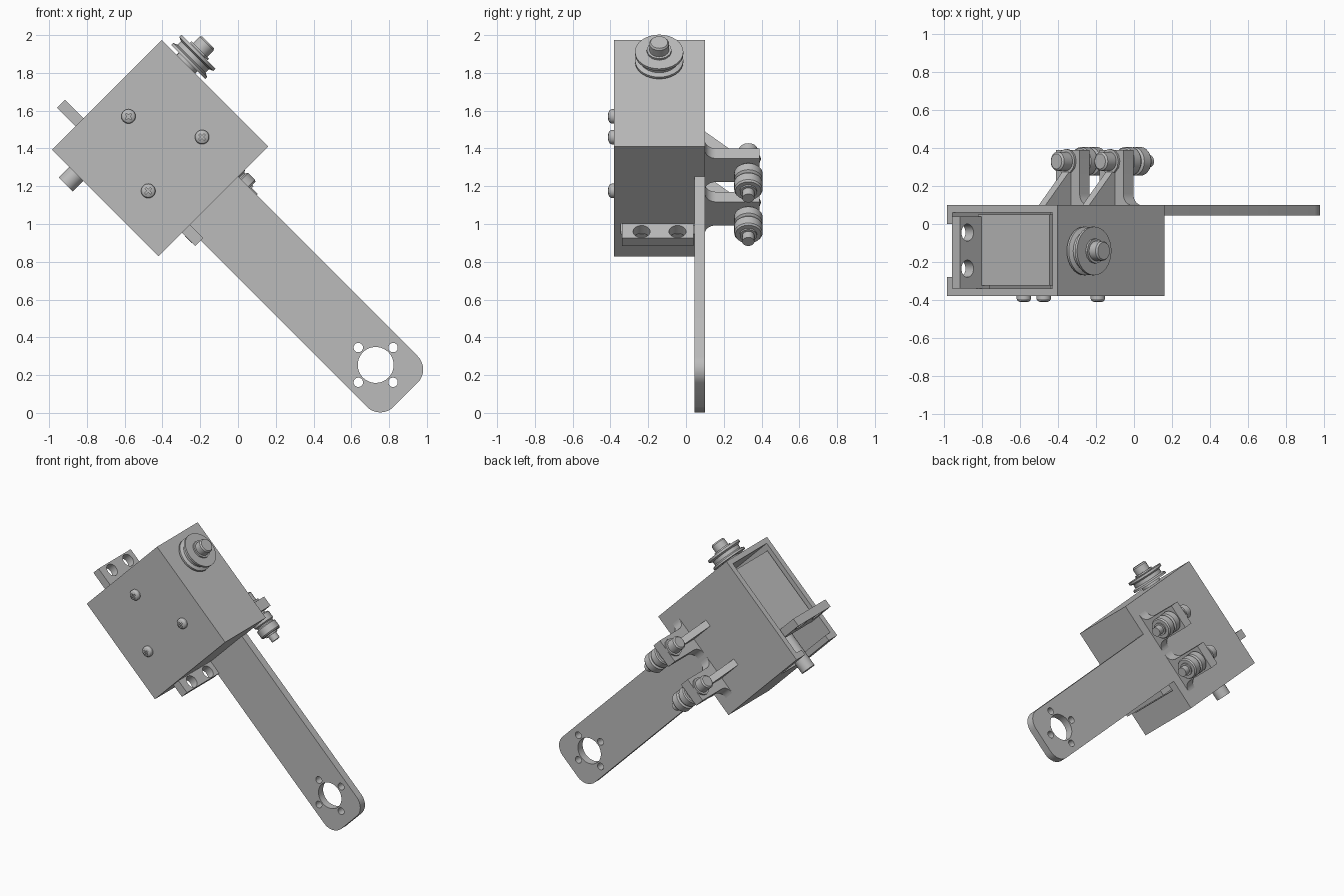
import bpy, bmesh
from math import pi, sin, cos, radians

cube = bpy.data.objects.get("Cube")
if cube:
    bpy.data.objects.remove(cube, do_unlink=True)

grey = bpy.data.materials.new("plain grey")
grey.use_nodes = True
grey.diffuse_color = (0.5, 0.5, 0.5, 1)
grey.node_tree.nodes["Principled BSDF"].inputs["Base Color"].default_value = (0.5, 0.5, 0.5, 1)


# Parts are built in a tilted frame: u along the arm, y to the back, v across it
def place(axis, a, b, h):
    return {"u": (h, a, b), "y": (a, h, b), "v": (a, b, h)}[axis]


def finish(name, bm, smooth=False):
    bmesh.ops.recalc_face_normals(bm, faces=bm.faces)
    mesh = bpy.data.meshes.new(name)
    bm.to_mesh(mesh)
    bm.free()
    mesh.materials.append(grey)
    obj = bpy.data.objects.new(name, mesh)
    obj.rotation_euler = (0, pi / 4, 0)
    bpy.context.collection.objects.link(obj)
    if smooth:
        shade(obj)
    return obj


def shade(obj):
    bpy.ops.object.select_all(action="DESELECT")
    obj.select_set(True)
    bpy.context.view_layer.objects.active = obj
    bpy.ops.object.shade_smooth_by_angle(angle=radians(30))


def extrude(name, pts, axis, lo, hi, smooth=False):
    bm = bmesh.new()
    ends = [[bm.verts.new(place(axis, a, b, h)) for a, b in pts] for h in (lo, hi)]
    n = len(pts)
    for end in ends:
        bm.faces.new(end)
    for i in range(n):
        j = (i + 1) % n
        bm.faces.new((ends[0][i], ends[0][j], ends[1][j], ends[1][i]))
    return finish(name, bm, smooth)


def block(name, u, y, v):
    return extrude(name, [(u[0], v[0]), (u[1], v[0]), (u[1], v[1]), (u[0], v[1])], "y", *y)


def lathe(name, axis, a, b, profile, sides=32):
    # profile holds (height along axis, radius) pairs
    bm = bmesh.new()
    rings = []
    for h, r in profile:
        rings.append([bm.verts.new(place(axis, a + r * cos(2 * pi * i / sides),
                                         b + r * sin(2 * pi * i / sides), h))
                      for i in range(sides)])
    bm.faces.new(rings[0])
    bm.faces.new(rings[-1])
    for low, high in zip(rings, rings[1:]):
        for i in range(sides):
            j = (i + 1) % sides
            bm.faces.new((low[i], low[j], high[j], high[i]))
    return finish(name, bm, True)


def rod(name, axis, a, b, r, lo, hi, sides=32):
    return lathe(name, axis, a, b, [(lo, r), (hi, r)], sides)


def cut(obj, cutters, smooth=False):
    for c in cutters:
        c.hide_render = True
        mod = obj.modifiers.new("cut", "BOOLEAN")
        mod.object, mod.operation, mod.solver = c, "DIFFERENCE", "EXACT"
        bpy.context.view_layer.objects.active = obj
        bpy.ops.object.modifier_apply(modifier=mod.name)
        bpy.data.objects.remove(c, do_unlink=True)
    if smooth:
        shade(obj)


def arc(a, b, r, start, stop, steps=8):
    return [(a + r * cos(radians(start + (stop - start) * i / steps)),
             b + r * sin(radians(start + (stop - start) * i / steps)))
            for i in range(steps + 1)]


# Housing, open on its upper side, with slots for the motor ears and shaft
U0, U1, V0, V1 = -1.681, -0.884, 0.288, 1.11
housing = block("housing", (U0, U1), (-0.38, 0.10), (V0, V1))
cut(housing, [
    block("cavity", (U0 - 0.1, -0.95), (-0.34, 0.06), (0.33, 1.073)),
    block("shaft_slot", (U0 - 0.1, -1.40), (-0.28, 0.0), (V0 - 0.1, 0.36)),
    block("ear_slot", (-1.0, U1 + 0.1), (-0.345, 0.045), (0.455, 0.535)),
])

# Motor body with its pierced mounting ears
block("motor_body", (-1.66, -0.97), (-0.325, 0.05), (0.50, 1.03))
for label, outer, inner, hole in (("upper", -1.82, -1.6, -1.765), ("lower", -0.785, -1.0, -0.833)):
    lo, hi = sorted((outer, inner))
    ear = block(label + "_ear", (lo, hi), (-0.34, 0.04), (0.465, 0.525))
    cut(ear, [rod("hole", "v", hole, y, 0.045, 0.4, 0.6) for y in (-0.235, -0.045)], True)

# Shaft stub on one side, grooved pulley with shaft and clip on the other
AXIS_U, AXIS_Y = -1.50, -0.142
rod("shaft_stub", "v", AXIS_U, AXIS_Y, 0.052, 0.21, 0.50)
lathe("pulley", "v", AXIS_U, AXIS_Y, [
    (1.09, 0.07), (1.128, 0.07), (1.128, 0.128), (1.142, 0.128), (1.152, 0.105),
    (1.178, 0.105), (1.188, 0.128), (1.204, 0.128), (1.204, 0.06)])
lathe("pulley_shaft", "v", AXIS_U, AXIS_Y,
      [(1.19, 0.052), (1.265, 0.052), (1.275, 0.045)])
rod("pulley_clip", "v", AXIS_U, AXIS_Y, 0.066, 1.206, 1.218, 12)

# Cross-head screws on the front
for i, (u, v) in enumerate(((-1.52, 0.70), (-1.167, 0.898), (-1.167, 0.495))):
    screw = lathe(f"front_screw_{i + 1}", "y", u, v, [
        (-0.37, 0.038), (-0.395, 0.038), (-0.405, 0.032), (-0.412, 0.018)])
    cut(screw, [block("slot", (u - a, u + a), (-0.45, -0.395), (v - b, v + b))
                for a, b in ((0.02, 0.005), (0.005, 0.02))], True)

# Flat arm with rounded tip, bore and bolt holes
ARM_V, HALF, TIP, R = 0.695, 0.19, 0.56, 0.10
outline = [(U1, ARM_V - HALF)]
outline += arc(TIP - R, ARM_V - HALF + R, R, -90, 0)
outline += arc(TIP - R, ARM_V + HALF - R, R, 0, 90)
outline += [(U1, ARM_V + HALF)]
arm = extrude("arm", outline, "y", 0.045, 0.10)
HU = 0.336
holes = [rod("bore", "y", HU, ARM_V, 0.095, 0, 0.2, 48)]
for du, dv in ((0.13, 0), (-0.13, 0), (0, 0.13), (0, -0.13)):
    holes.append(rod("bolt_hole", "y", HU + du, ARM_V + dv, 0.025, 0, 0.2, 20))
cut(arm, holes, True)

# Two rear brackets, each with gusset, axle and roller
AY = 0.33
for label, v in (("upper", 0.862), ("lower", 0.537)):
    w, f = 0.088, 0.06
    # upright plate with flared foot
    foot = arc(0.10 + f, v + w + f, f, 180, 270)
    side = [(0.09, v + w + f)] + foot + [(0.39, v + w)]
    mirror = [(y, 2 * v - b) for y, b in reversed(side)]
    extrude(label + "_bracket", side + mirror, "u", -1.03, -0.955, True)
    extrude(label + "_gusset", [(-1.22, 0.10), (-1.22, 0.09), (-1.0, 0.09), (-1.0, 0.29), (-1.03, 0.29)],
            "v", v - 0.025, v + 0.025)
    rod(label + "_axle", "u", AY, v, 0.032, -1.05, -0.745)
    lathe(label + "_axle_head", "u", AY, v,
          [(-1.115, 0.04), (-1.107, 0.05), (-1.03, 0.05)])
    rod(label + "_axle_clip", "u", AY, v, 0.066, -1.045, -1.033, 12)
    lathe(label + "_roller", "u", AY, v, [
        (-0.955, 0.05), (-0.94, 0.05), (-0.94, 0.068), (-0.932, 0.075), (-0.884, 0.075),
        (-0.876, 0.062), (-0.868, 0.062), (-0.86, 0.075), (-0.81, 0.075), (-0.80, 0.068),
        (-0.80, 0.045), (-0.79, 0.045)])
